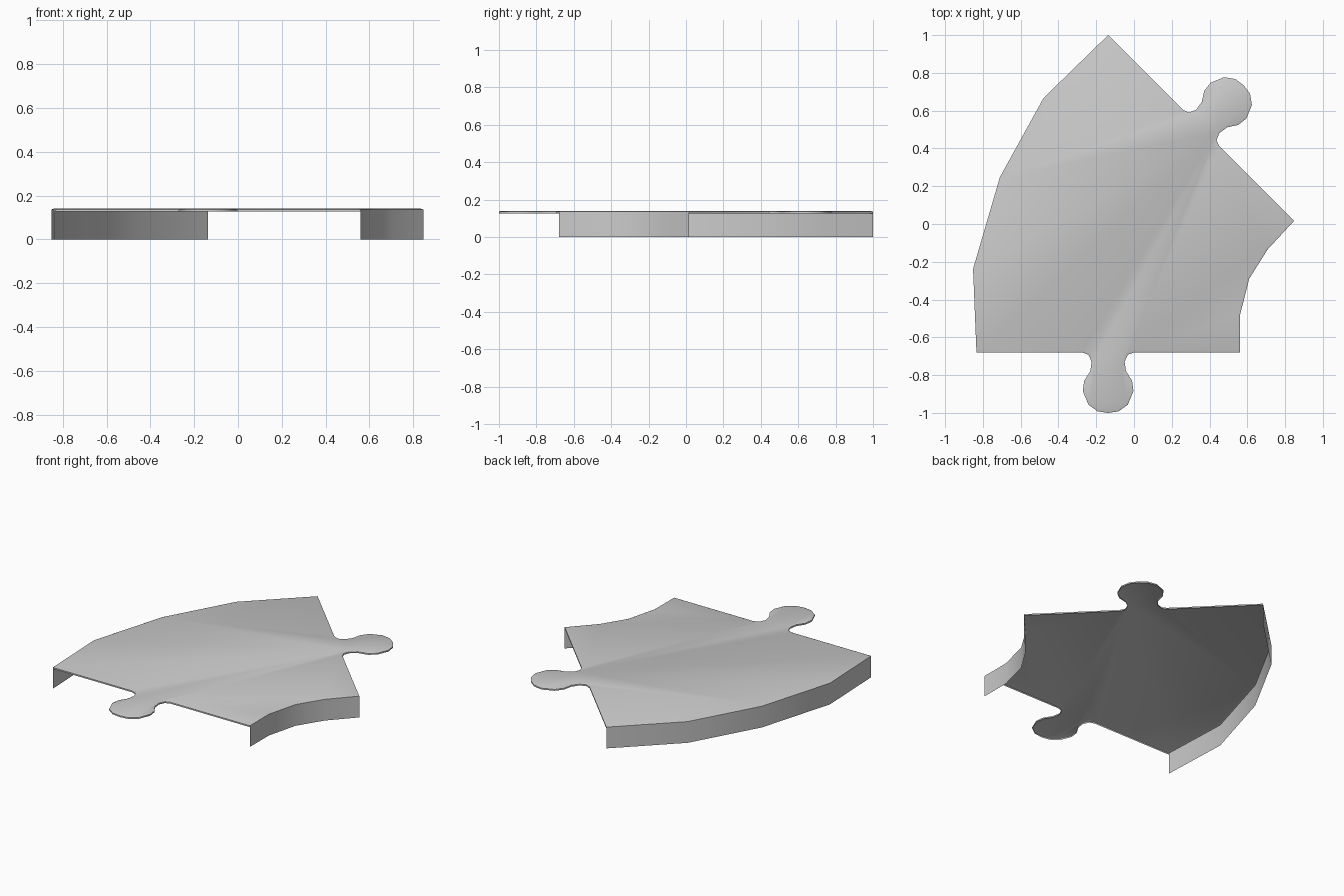
import bpy, bmesh
from mathutils import Vector

if "Cube" in bpy.data.objects:
    bpy.data.objects.remove(bpy.data.objects["Cube"])

RIM_Z, TOP_Z = 0.127, 0.14

# half profile of a jigsaw tab: (distance along edge from middle, distance outward)
HALF = [(-0.137, 0.0), (-0.104, 0.012), (-0.087, 0.05), (-0.095, 0.10), (-0.127, 0.15),
        (-0.134, 0.205), (-0.104, 0.277), (-0.055, 0.312), (0.0, 0.32)]
TAB = HALF + [(-u, v) for u, v in reversed(HALF[:-1])]


def tabbed_edge(a, b):
    """Jigsaw tab points at the middle of edge a-b, pointing outward."""
    a, b = Vector(a), Vector(b)
    along = (b - a).normalized()
    out = Vector((along.y, -along.x))
    mid = (a + b) / 2
    return [tuple(mid + along * u + out * v) for u, v in TAB]


def finish(name, bm):
    mesh = bpy.data.meshes.new(name)
    bm.to_mesh(mesh)
    bm.free()
    ob = bpy.data.objects.new(name, mesh)
    bpy.context.collection.objects.link(ob)
    bpy.ops.object.select_all(action='DESELECT')
    ob.select_set(True)
    bpy.context.view_layer.objects.active = ob
    bpy.ops.object.shade_smooth_by_angle(angle=0.6)
    return ob


# curved sides of the piece, counter-clockwise
inner_arc = [(0.56, -0.68), (0.56, -0.487), (0.61, -0.29), (0.707, -0.135), (0.847, 0.016)]
outer_arc = [(-0.137, 1.0), (-0.479, 0.667), (-0.71, 0.248), (-0.852, -0.238), (-0.834, -0.68)]
outline = (inner_arc + tabbed_edge(inner_arc[-1], outer_arc[0])
           + outer_arc + tabbed_edge(outer_arc[-1], inner_arc[0]))

# top plate with a rounded rim, open underneath
bm = bmesh.new()
top = bm.faces.new([bm.verts.new((x, y, RIM_Z)) for x, y in outline])
for inset, z in ((0.004, 0.136), (0.010, TOP_Z)):
    bmesh.ops.inset_individual(bm, faces=[top], thickness=inset, use_even_offset=True)
    for v in top.verts:
        v.co.z = z
finish("top_plate", bm)

# thin walls hanging from the two curved sides
for name, arc in (("inner_wall", inner_arc), ("outer_wall", outer_arc)):
    bm = bmesh.new()
    low = [bm.verts.new((x, y, 0)) for x, y in arc]
    high = [bm.verts.new((x, y, RIM_Z)) for x, y in arc]
    for i in range(len(arc) - 1):
        bm.faces.new((low[i], low[i + 1], high[i + 1], high[i]))
    finish(name, bm)
